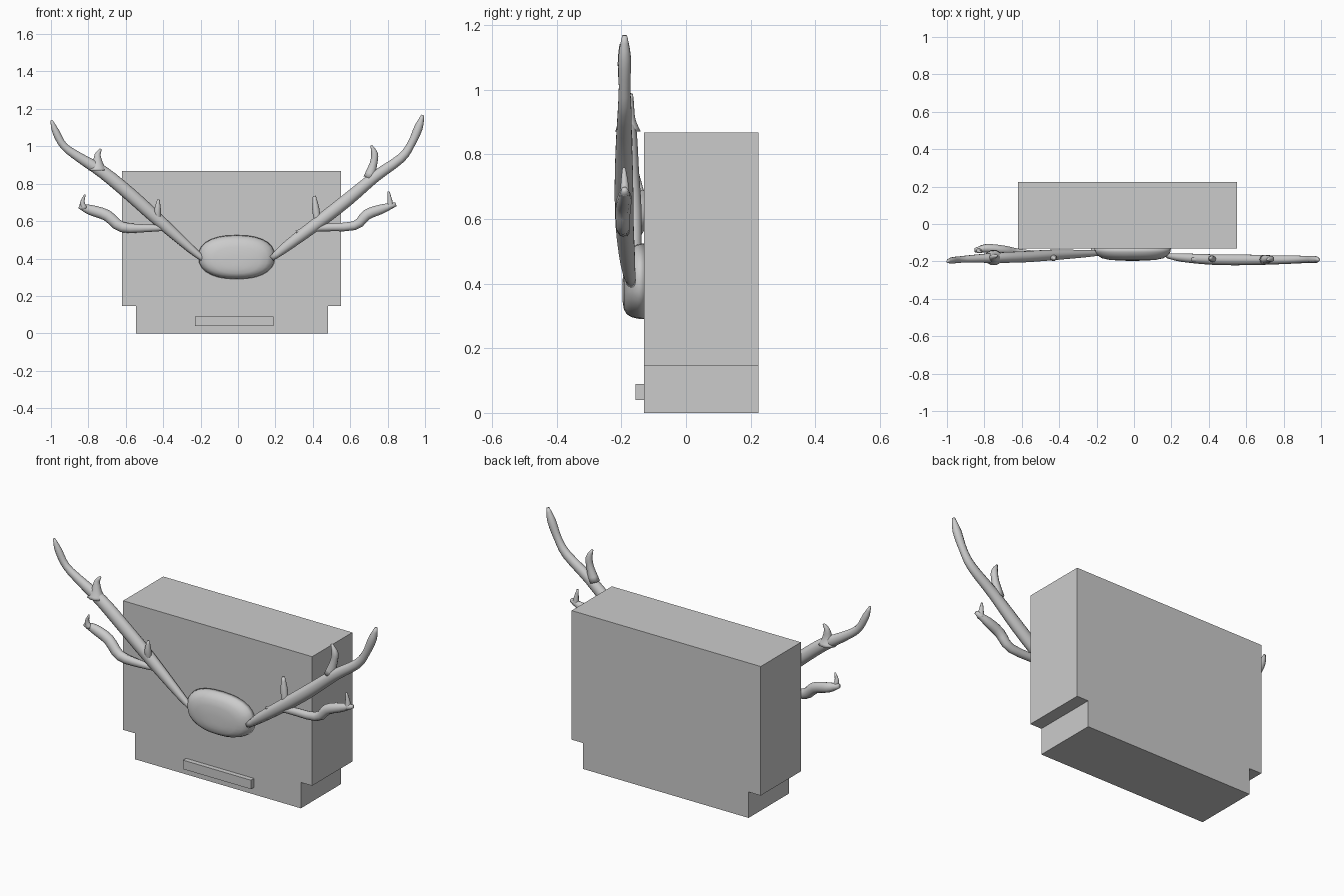
import bpy, bmesh
from math import sin, cos, pi
from mathutils import Vector


def box(name, lo, hi):
    bm = bmesh.new()
    bmesh.ops.create_cube(bm, size=1)
    for v in bm.verts:
        v.co = [(a + b) / 2 + c * (b - a) for a, b, c in zip(lo, hi, v.co)]
    finish(bm, name, False)


def finish(bm, name, smooth):
    bmesh.ops.recalc_face_normals(bm, faces=bm.faces)
    for f in bm.faces:
        f.smooth = smooth
    mesh = bpy.data.meshes.new(name)
    bm.to_mesh(mesh)
    bm.free()
    bpy.context.collection.objects.link(bpy.data.objects.new(name, mesh))


def loft(bm, rings):
    loops = [[bm.verts.new(p) for p in ring] for ring in rings]
    n = len(loops[0])
    for a, b in zip(loops, loops[1:]):
        for i in range(n):
            bm.faces.new((a[i], a[(i + 1) % n], b[(i + 1) % n], b[i]))
    bm.faces.new(loops[0])
    bm.faces.new(loops[-1])


def smooth_path(pts, steps=3):
    # Catmull-Rom interpolation of (x, y, z, radius) points
    p = [Vector(q) for q in pts]
    p = [2 * p[0] - p[1]] + p + [2 * p[-1] - p[-2]]
    out = []
    for a, b, c, d in zip(p, p[1:], p[2:], p[3:]):
        for k in range(steps):
            t = k / steps
            out.append(0.5 * (2 * b + (c - a) * t + (2 * a - 5 * b + 4 * c - d) * t * t
                              + (3 * b - a - 3 * c + d) * t ** 3))
    return out + [p[-2]]


def tube(bm, pts, sides=10):
    # Tapered horn, a little thinner front to back
    path = smooth_path(pts)
    rings = []
    for i, q in enumerate(path):
        t = path[min(i + 1, len(path) - 1)] - path[max(i - 1, 0)]
        side = Vector((t.z, 0, -t.x)).normalized()
        r = max(q[3], 0.004)
        depth = Vector((0, min(r, 0.8 * r + 0.002), 0))
        rings.append([q.xyz + side * r * cos(2 * pi * k / sides) + depth * sin(2 * pi * k / sides)
                      for k in range(sides)])
    loft(bm, rings)


def antler(name, branches):
    bm = bmesh.new()
    for b in branches:
        tube(bm, b)
    finish(bm, name, True)


# Cabinet body, plinth and front plate
box("body", (-0.62, -0.13, 0.145), (0.55, 0.225, 0.867))
box("plinth", (-0.545, -0.13, 0), (0.48, 0.225, 0.145))
box("front_plate", (-0.23, -0.157, 0.04), (0.19, -0.13, 0.09))

# Rounded mount the antlers grow from
bm = bmesh.new()
rings = []
for s, y in ((1, -0.13), (0.98, -0.15), (0.92, -0.168), (0.8, -0.183), (0.6, -0.192), (0.3, -0.196), (0.06, -0.197)):
    ring = []
    for k in range(28):
        c, d = cos(2 * pi * k / 28), sin(2 * pi * k / 28)
        x = 0.205 * abs(c) ** 0.85 * (1 if c > 0 else -1)
        z = 0.41 + (0.115 if d > 0 else 0.12) * abs(d) ** 0.85 * (1 if d > 0 else -1)
        ring.append((-0.007 + x * s, y, 0.365 + (z - 0.365) * s))
    rings.append(ring)
loft(bm, rings)
finish(bm, "mount", True)

# Antlers: main beam, lower branch, and small tines
antler("left_antler", [
    [(-0.17, -0.155, 0.385, 0.012), (-0.25, -0.158, 0.45, 0.022), (-0.43, -0.165, 0.61, 0.034),
     (-0.58, -0.175, 0.745, 0.036), (-0.72, -0.18, 0.86, 0.034), (-0.84, -0.185, 0.935, 0.026),
     (-0.93, -0.19, 1.0, 0.02), (-0.975, -0.195, 1.08, 0.019), (-0.998, -0.2, 1.14, 0.006)],
    [(-0.37, -0.165, 0.565, 0.015), (-0.48, -0.165, 0.562, 0.02), (-0.62, -0.155, 0.568, 0.028),
     (-0.70, -0.14, 0.63, 0.03), (-0.79, -0.13, 0.66, 0.027), (-0.85, -0.14, 0.68, 0.012)],
    [(-0.82, -0.14, 0.665, 0.018), (-0.832, -0.145, 0.70, 0.012), (-0.818, -0.15, 0.742, 0.004)],
    [(-0.43, -0.175, 0.60, 0.016), (-0.43, -0.182, 0.66, 0.018), (-0.425, -0.185, 0.717, 0.006)],
    [(-0.75, -0.18, 0.87, 0.05), (-0.75, -0.18, 0.91, 0.028), (-0.75, -0.175, 0.955, 0.016),
     (-0.733, -0.17, 0.985, 0.006)],
])
antler("right_antler", [
    [(0.18, -0.17, 0.40, 0.015), (0.26, -0.18, 0.465, 0.027), (0.42, -0.19, 0.585, 0.034),
     (0.58, -0.192, 0.71, 0.035), (0.73, -0.192, 0.835, 0.03), (0.87, -0.19, 0.935, 0.025),
     (0.925, -0.19, 1.01, 0.021), (0.965, -0.19, 1.1, 0.023), (0.988, -0.19, 1.167, 0.008)],
    [(0.31, -0.19, 0.54, 0.01), (0.44, -0.192, 0.565, 0.02), (0.62, -0.195, 0.575, 0.024),
     (0.69, -0.195, 0.635, 0.028), (0.77, -0.19, 0.665, 0.025), (0.845, -0.19, 0.69, 0.01)],
    [(0.815, -0.19, 0.67, 0.018), (0.812, -0.19, 0.71, 0.013), (0.805, -0.192, 0.758, 0.005)],
    [(0.425, -0.19, 0.60, 0.018), (0.415, -0.185, 0.67, 0.019), (0.408, -0.182, 0.735, 0.008)],
    [(0.70, -0.19, 0.83, 0.03), (0.725, -0.187, 0.91, 0.02), (0.73, -0.187, 0.96, 0.018),
     (0.712, -0.19, 1.005, 0.005)],
])
